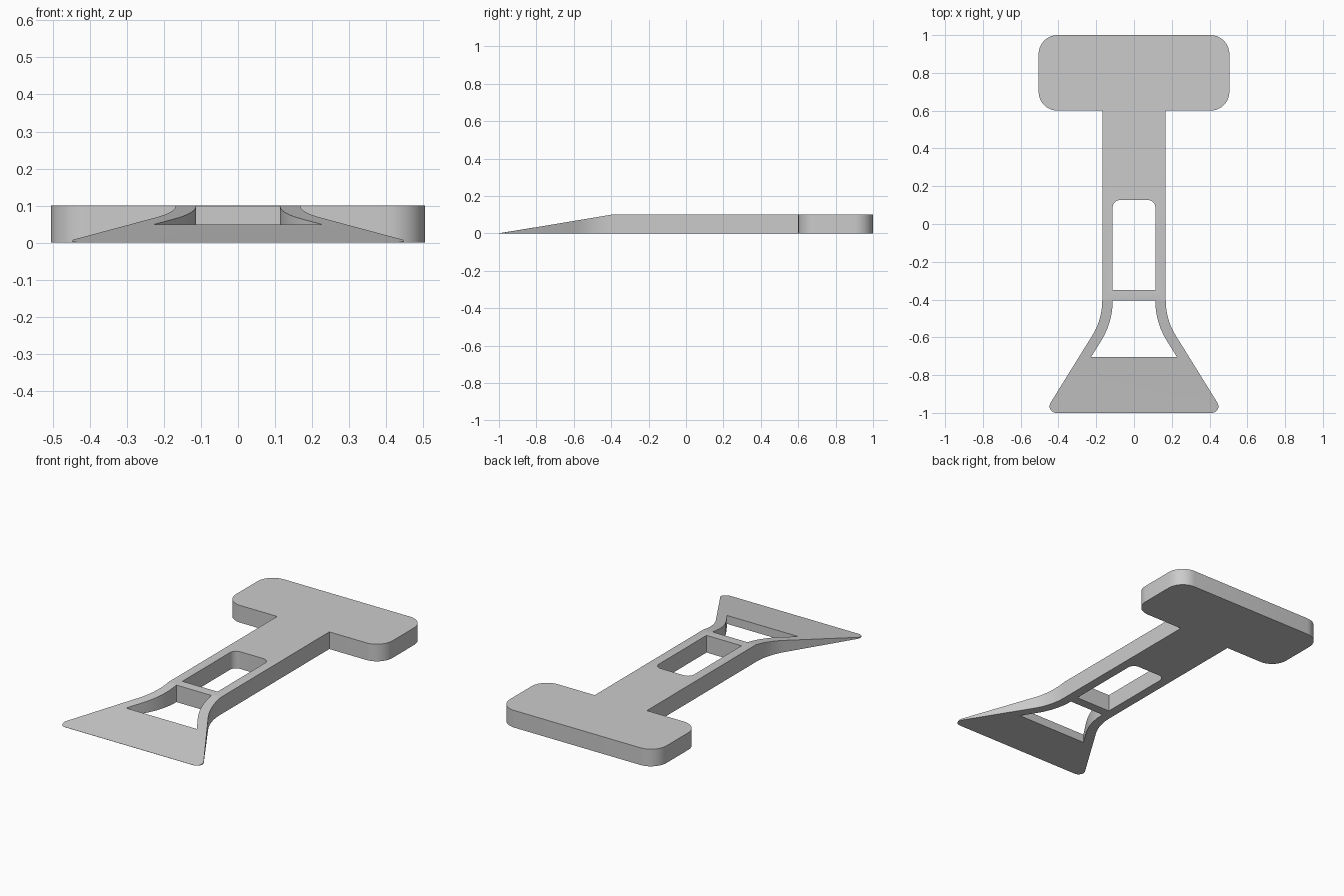
import bpy
import bmesh
import math
from mathutils import Vector

cube = bpy.data.objects.get("Cube")
if cube:
    bpy.data.objects.remove(cube, do_unlink=True)

THICK = 0.1      # plate thickness
CREASE = -0.4    # where the wedge slope starts
TIP = -1.0       # front cutting edge


def rounded(corners, steps=10):
    """Closed outline from (x, y, radius) corners, each filleted with an arc."""
    pts = []
    n = len(corners)
    for i, (x, y, r) in enumerate(corners):
        p = Vector((x, y))
        if r == 0:
            pts.append(p)
            continue
        u = (Vector(corners[i - 1][:2]) - p).normalized()
        v = (Vector(corners[(i + 1) % n][:2]) - p).normalized()
        half = u.angle(v) / 2
        centre = p + (u + v).normalized() * (r / math.sin(half))
        reach = r / math.tan(half)
        start = (p + u * reach - centre).normalized()
        end = (p + v * reach - centre).normalized()
        pts += [centre + start.slerp(end, k / steps) * r for k in range(steps + 1)]
    return pts


def mirrored(half):
    """Complete a right-hand chain of corners with its mirror image."""
    return half + [(-x, y, r) for x, y, r in reversed(half)]


# Outer silhouette: rounded grip, straight shaft, flared blade
outline = mirrored([(0.505, 1.0, 0.1), (0.505, 0.6, 0.1), (0.168, 0.6, 0),
                    (0.168, -0.505, 0.35), (0.475, TIP, 0.035)])
# Long slot in the shaft
slot = mirrored([(0.113, 0.127, 0.04), (0.113, -0.35, 0)])
# Flared window behind the blade
window = mirrored([(0.113, -0.405, 0), (0.113, -0.521, 0.4), (0.228, -0.705, 0)])

bm = bmesh.new()
for loop in (outline, slot, window):
    verts = [bm.verts.new((p.x, p.y, 0)) for p in rounded(loop)]
    for i, v in enumerate(verts):
        bm.edges.new((verts[i - 1], v))
bmesh.ops.remove_doubles(bm, verts=bm.verts[:], dist=0.0005)
bmesh.ops.triangle_fill(bm, edges=bm.edges[:], use_beauty=True, normal=(0, 0, 1))

# Split along the crease, then raise the top with its sloping front
bmesh.ops.bisect_plane(bm, geom=bm.verts[:] + bm.edges[:] + bm.faces[:],
                       plane_co=(0, CREASE, 0), plane_no=(0, 1, 0))
top = bmesh.ops.extrude_face_region(bm, geom=bm.faces[:], use_keep_orig=True)
for v in top["geom"]:
    if isinstance(v, bmesh.types.BMVert):
        slope = (v.co.y - TIP) / (CREASE - TIP)
        v.co.z = THICK * min(1, max(0.01, slope))
bmesh.ops.recalc_face_normals(bm, faces=bm.faces[:])

mesh = bpy.data.meshes.new("scraper_body")
bm.to_mesh(mesh)
bm.free()
body = bpy.data.objects.new("scraper_body", mesh)
bpy.context.collection.objects.link(body)

# Plain grey material
grey = bpy.data.materials.new("plain_grey")
grey.use_nodes = True
colour = (0.6, 0.6, 0.6, 1)
grey.diffuse_color = colour
grey.node_tree.nodes["Principled BSDF"].inputs["Base Color"].default_value = colour
mesh.materials.append(grey)

bpy.ops.object.select_all(action="DESELECT")
body.select_set(True)
bpy.context.view_layer.objects.active = body
bpy.ops.object.shade_smooth_by_angle(angle=math.radians(25))
